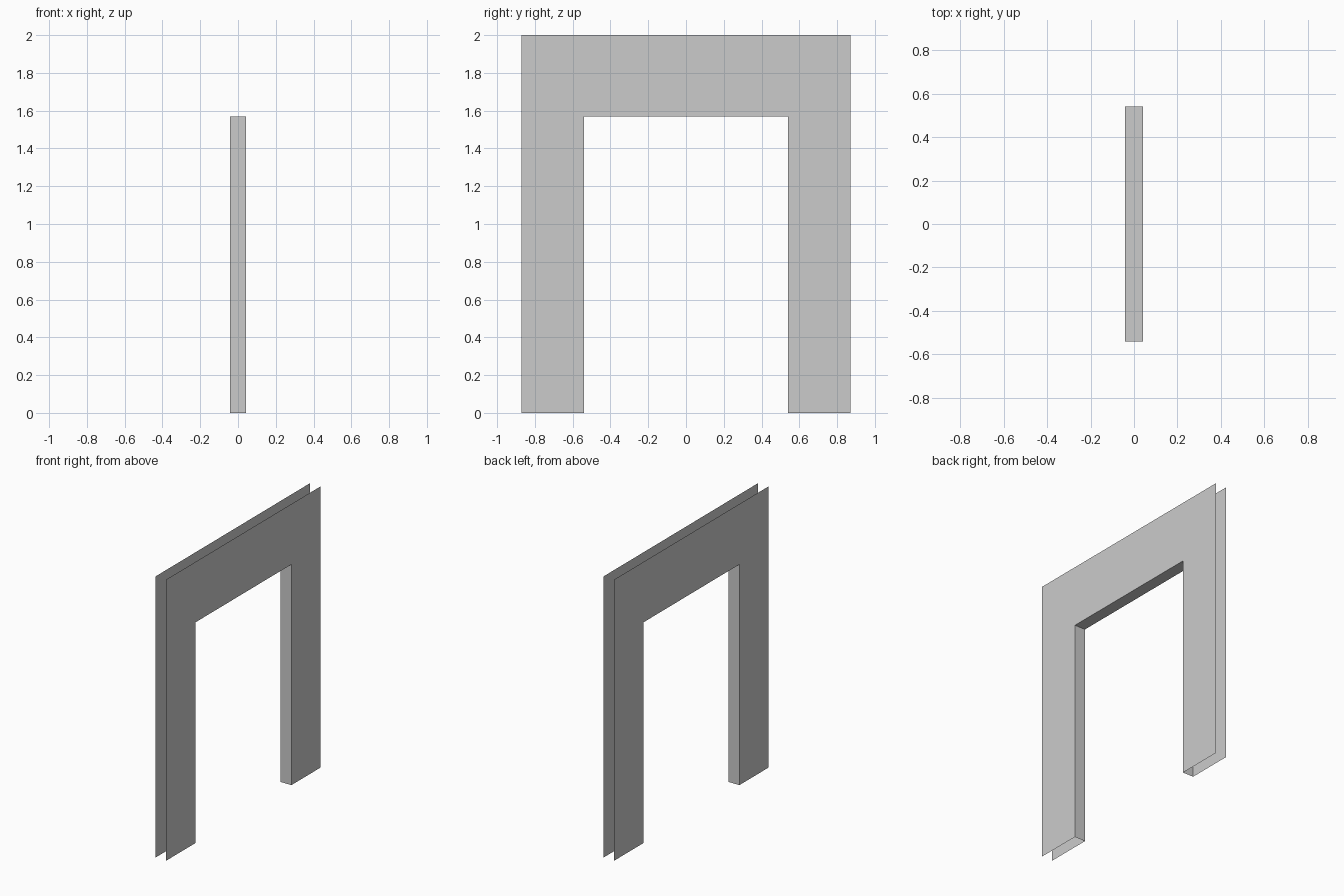
import bpy
import bmesh

if "Cube" in bpy.data.objects:
    bpy.data.objects.remove(bpy.data.objects["Cube"], do_unlink=True)

HALF_DEPTH = 0.042
HALF_WIDTH, HEIGHT = 0.87, 2.0
HALF_OPENING, OPENING_TOP = 0.54, 1.57

grey = bpy.data.materials.new("light grey")
grey.use_nodes = True
colour = (0.6, 0.6, 0.6, 1)
grey.diffuse_color = colour
grey.node_tree.nodes["Principled BSDF"].inputs["Base Color"].default_value = colour


def arch(half, top):
    """Open path up one side, across the top and down the other, in (y, z)."""
    return [(-half, 0), (-half, top), (half, top), (half, 0)]


def strip(name, start, end):
    """Join two matching paths of points with a strip of flat quads."""
    bm = bmesh.new()
    a = [bm.verts.new(p) for p in start]
    b = [bm.verts.new(p) for p in end]
    for i in range(len(a) - 1):
        bm.faces.new((a[i], a[i + 1], b[i + 1], b[i]))
    mesh = bpy.data.meshes.new(name)
    bm.to_mesh(mesh)
    bm.free()
    mesh.materials.append(grey)
    obj = bpy.data.objects.new(name, mesh)
    bpy.context.collection.objects.link(obj)
    return obj


def at(x, path):
    return [(x, y, z) for y, z in path]


outer = arch(HALF_WIDTH, HEIGHT)
inner = arch(HALF_OPENING, OPENING_TOP)

# Casing sheets on both sides of the wall, facing outward
strip("left_casing", at(HALF_DEPTH, inner), at(HALF_DEPTH, outer))
strip("right_casing", at(-HALF_DEPTH, outer), at(-HALF_DEPTH, inner))

# Jambs and head lining the opening, facing into it
strip("opening_lining", at(-HALF_DEPTH, inner), at(HALF_DEPTH, inner))
